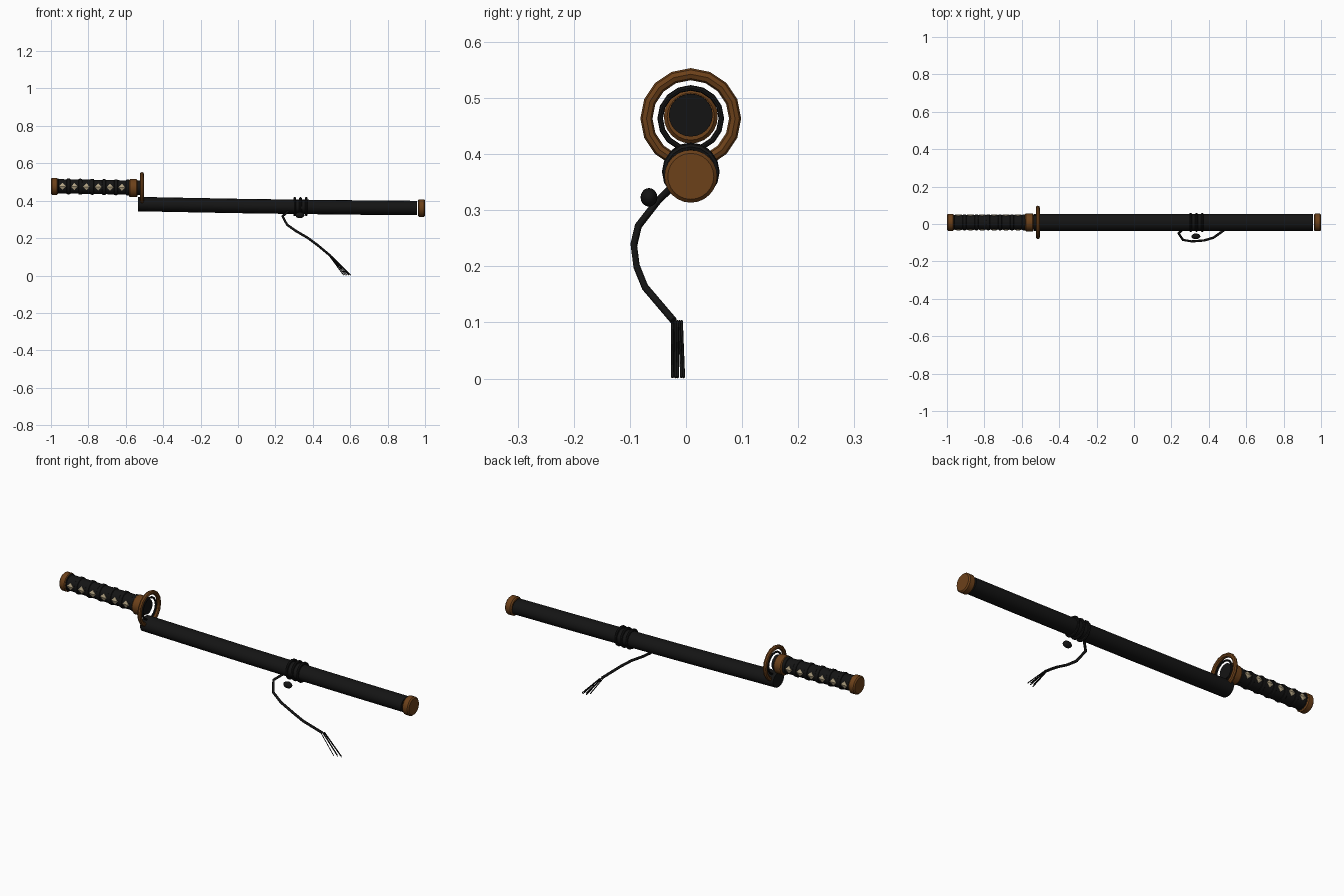
import bpy, bmesh, math
from mathutils import Vector

if "Cube" in bpy.data.objects:
    bpy.data.objects.remove(bpy.data.objects["Cube"])

CY = 0.0085  # the blade axis sits slightly behind y = 0


def mat(name, rgb):
    m = bpy.data.materials.new(name)
    m.diffuse_color = (*rgb, 1)
    m.use_nodes = True
    m.node_tree.nodes["Principled BSDF"].inputs["Base Color"].default_value = m.diffuse_color
    return m


BLACK = mat("black lacquer", (0.007, 0.007, 0.007))
BROWN = mat("aged bronze", (0.15, 0.052, 0.010))
BEIGE = mat("ray skin beige", (0.45, 0.37, 0.23))


def finish(name, bm, material, smooth=True):
    bmesh.ops.recalc_face_normals(bm, faces=bm.faces)
    me = bpy.data.meshes.new(name)
    bm.to_mesh(me)
    bm.free()
    ob = bpy.data.objects.new(name, me)
    bpy.context.collection.objects.link(ob)
    me.materials.append(material)
    if smooth:
        bpy.ops.object.select_all(action='DESELECT')
        ob.select_set(True)
        bpy.context.view_layer.objects.active = ob
        bpy.ops.object.shade_smooth_by_angle(angle=math.radians(35))
    return ob


def lathe(name, rings, material, sides=24):
    """Closed solid along x; rings are (x, z centre, y radius, z radius)."""
    bm = bmesh.new()
    loops = []
    for x, z, ry, rz in rings:
        loops.append([bm.verts.new((x, CY + ry * math.cos(a), z + rz * math.sin(a)))
                      for a in (2 * math.pi * i / sides for i in range(sides))])
    for p, q in zip(loops, loops[1:]):
        for i in range(sides):
            j = (i + 1) % sides
            bm.faces.new((p[i], p[j], q[j], q[i]))
    bm.faces.new(loops[0])
    bm.faces.new(loops[-1])
    return finish(name, bm, material)


def torus(name, x, z, major, minor, material, sides=16, flat=1.0):
    bm = bmesh.new()
    n = 8
    v = []
    for i in range(sides):
        a = 2 * math.pi * i / sides
        v.append([])
        for k in range(n):
            b = 2 * math.pi * k / n
            r = major + minor * math.cos(b)
            v[-1].append(bm.verts.new((x + minor * flat * math.sin(b),
                                       CY + r * math.cos(a), z + r * math.sin(a))))
    for i in range(sides):
        for k in range(n):
            p, q, l = v[i], v[(i + 1) % sides], (k + 1) % n
            bm.faces.new((p[k], p[l], q[l], q[k]))
    return finish(name, bm, material)


def cord(name, pts, radius, material, sides=8):
    cu = bpy.data.curves.new(name, 'CURVE')
    cu.dimensions = '3D'
    cu.bevel_depth = radius
    cu.bevel_resolution = max(0, sides // 4 - 1)
    cu.use_fill_caps = True
    sp = cu.splines.new('POLY')
    sp.points.add(len(pts) - 1)
    for p, c in zip(sp.points, pts):
        p.co = (*c, 1)
    ob = bpy.data.objects.new(name, cu)
    bpy.context.collection.objects.link(ob)
    cu.materials.append(material)
    return ob


def grip_z(x):
    return 0.478 - (x + 1) * 0.018


def fitting(name, x0, x1, r, z, bevel=0.006):
    """Bronze collar or cap with softened rims."""
    lathe(name, [(x0, z, r - bevel, r - bevel), (x0 + bevel, z, r, r),
                 (x1 - bevel, z, r, r), (x1, z, r - bevel, r - bevel)], BROWN)


# Handle: core, pommel, collar
lathe("handle_core", [(x, grip_z(x), 0.039, 0.038) for x in (-0.97, -0.75, -0.522)], BLACK)
fitting("pommel_cap", -1.0, -0.963, 0.046, 0.4765)
fitting("handle_collar", -0.584, -0.536, 0.048, 0.467)

# Handle wrap ridges and skin diamonds on both sides
for i in range(7):
    x = -0.970 + i * 0.0635
    torus(f"handle_wrap_{i}", x, grip_z(x), 0.037, 0.006, BLACK, 20, 1.9)
for i in range(6):
    x = -0.938 + i * 0.0635
    for side, label in ((-1, "front"), (1, "back")):
        bm = bmesh.new()
        z = grip_z(x)
        rim = [(-0.018, 0, .041), (0, 0.019, .0365), (0.018, 0, .041), (0, -0.019, .0365)]
        outer = [bm.verts.new((x + dx, CY + side * d, z + dz)) for dx, dz, d in rim]
        inner = [bm.verts.new((x + dx, CY + side * (d - 0.007), z + dz)) for dx, dz, d in rim]
        top = bm.verts.new((x, CY + side * 0.0435, z))
        for k in range(4):
            l = (k + 1) % 4
            bm.faces.new((outer[k], outer[l], top))
            bm.faces.new((outer[k], inner[k], inner[l], outer[l]))
        bm.faces.new(inner)
        finish(f"grip_diamond_{label}_{i}", bm, BEIGE, False)

# Ring guard with slim black inner ring
torus("guard_ring", -0.514, 0.4635, 0.079, 0.0108, BROWN)
torus("guard_inner_ring", -0.514, 0.4635, 0.0545, 0.005, BLACK)

# Scabbard: gently curved oval body and end cap
path = [(-0.535, 0.382), (-0.25, 0.3765), (0.05, 0.371), (0.35, 0.367), (0.65, 0.3635), (0.957, 0.361)]
lathe("scabbard", [(x, z, 0.045, 0.0385) for x, z in path], BLACK, 16)
fitting("scabbard_end_cap", 0.962, 1.0, 0.047, 0.3605)

# Cord wraps, knot, hanging cord and tassel
for i, x in enumerate((0.303, 0.334, 0.365)):
    torus(f"cord_wrap_{i}", x, 0.3685, 0.0445, 0.007, BLACK)
bm = bmesh.new()
bmesh.ops.create_uvsphere(bm, u_segments=16, v_segments=10, radius=1)
for v in bm.verts:
    v.co = Vector((0.331 + v.co.x * 0.024, -0.066 + v.co.y * 0.015, 0.323 + v.co.z * 0.0165))
finish("cord_knot", bm, BLACK)
cord("hanging_cord", [(0.275, -0.018, 0.348), (0.238, -0.050, 0.317), (0.262, -0.085, 0.272),
                      (0.31, -0.093, 0.238), (0.375, -0.088, 0.2), (0.425, -0.073, 0.163),
                      (0.497, -0.022, 0.103)], 0.0065, BLACK)
for i in range(5):
    t = i / 4
    y = (-0.024, -0.012, -0.019, -0.008, -0.015)[i]
    cord(f"tassel_strand_{i}", [(0.49 + 0.012 * t, y, 0.103),
                                (0.565 + 0.038 * t, y + (0.004 if y > -0.013 else 0), 0.002)],
         0.0024, BLACK, 4)
